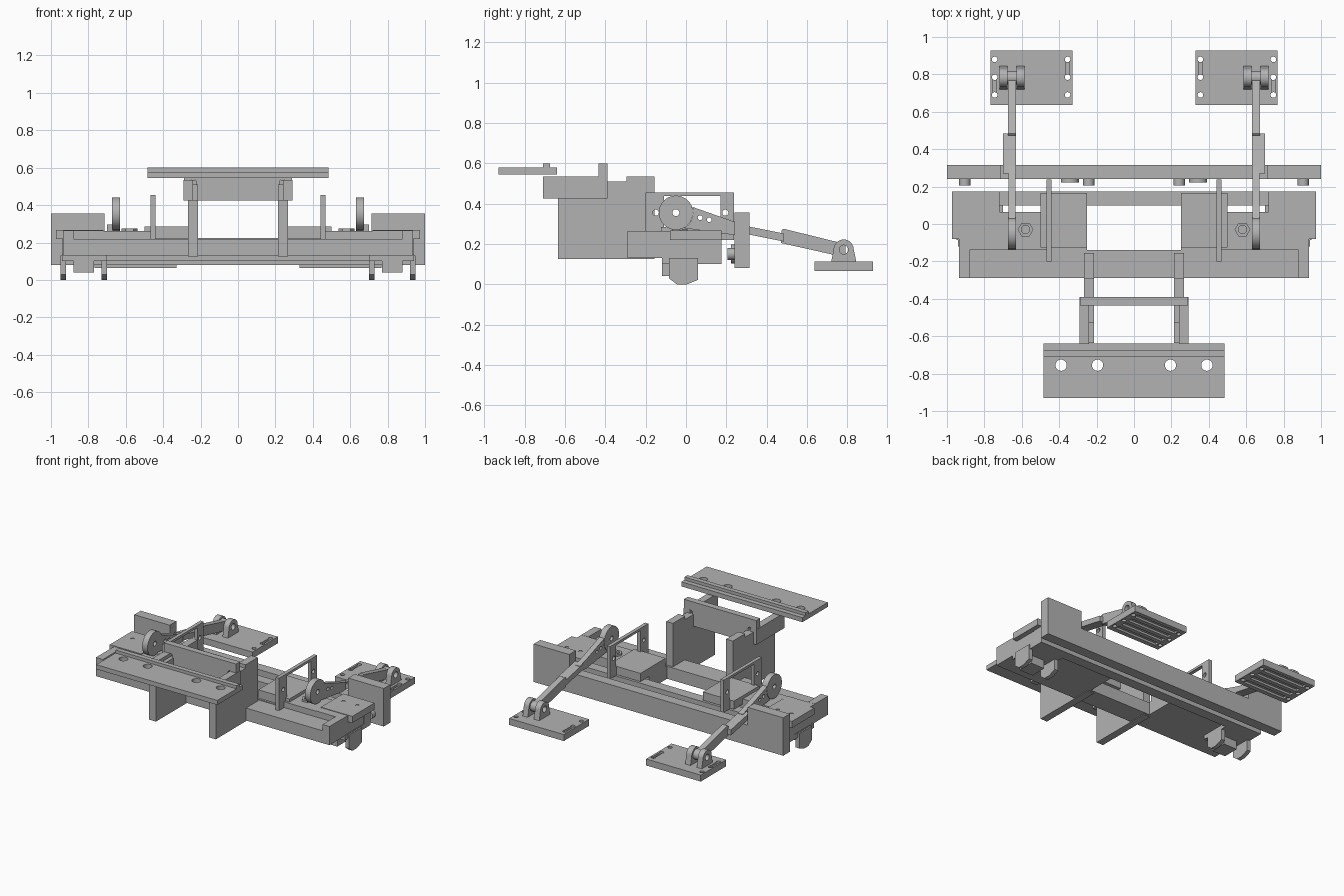
import bpy, bmesh, math
from mathutils import Vector

if "Cube" in bpy.data.objects:
    bpy.data.objects.remove(bpy.data.objects["Cube"], do_unlink=True)

grey = bpy.data.materials.new("plain grey")
grey.use_nodes = True
grey.diffuse_color = (0.45, 0.45, 0.45, 1)
grey.node_tree.nodes["Principled BSDF"].inputs["Base Color"].default_value = (0.45, 0.45, 0.45, 1)
left_parts = []


def prism(name, pts, lo, hi, axis="X", side=False):
    """Extrude a 2D outline along an axis; the outline uses the other two axes in order."""
    place = {"X": lambda a, b, t: (t, a, b),
             "Y": lambda a, b, t: (a, t, b),
             "Z": lambda a, b, t: (a, b, t)}[axis]
    bm = bmesh.new()
    face = bm.faces.new([bm.verts.new(place(a, b, lo)) for a, b in pts])
    new = bmesh.ops.extrude_face_region(bm, geom=[face])["geom"]
    bmesh.ops.translate(bm, vec=Vector(place(0, 0, hi - lo)),
                        verts=[g for g in new if isinstance(g, bmesh.types.BMVert)])
    bmesh.ops.recalc_face_normals(bm, faces=bm.faces)
    mesh = bpy.data.meshes.new(name)
    bm.to_mesh(mesh)
    bm.free()
    mesh.materials.append(grey)
    ob = bpy.data.objects.new(name, mesh)
    bpy.context.collection.objects.link(ob)
    if side:
        left_parts.append(ob)
    return ob


def box(name, x, y, z, side=False):
    return prism(name, [(x[0], y[0]), (x[1], y[0]), (x[1], y[1]), (x[0], y[1])], *z, "Z", side)


def disc(name, centre, r, lo, hi, axis="X", side=False, n=32):
    pts = [(centre[0] + r * math.cos(math.tau * i / n),
            centre[1] + r * math.sin(math.tau * i / n)) for i in range(n)]
    return prism(name, pts, lo, hi, axis, side)


def cut(ob, *cutters):
    for c in cutters:
        c.hide_render = True
        mod = ob.modifiers.new("cut", "BOOLEAN")
        mod.operation, mod.solver, mod.object = "DIFFERENCE", "EXACT", c
    bpy.context.view_layer.update()
    mesh = bpy.data.meshes.new_from_object(ob.evaluated_get(bpy.context.evaluated_depsgraph_get()))
    ob.modifiers.clear()
    ob.data = mesh
    for c in cutters:
        bpy.data.objects.remove(c, do_unlink=True)


# Base: front beam with raised ends, rear crossbar, wide back board
prism("front_beam", [(-.936, .13), (.936, .13), (.936, .265), (.88, .265),
                     (.88, .22), (-.88, .22), (-.88, .265), (-.936, .265)], -.29, -.14, "Y")
box("rear_crossbar", (-.94, .94), (.1, .175), (.1, .22))
prism("back_board", [(-1, .08), (1, .08), (1, .355), (.715, .355), (.715, .225),
                     (-.715, .225), (-.715, .355), (-1, .355)], .24, .315, "Y")

# Top tray with ridge and mounting holes
tray = prism("top_tray", [(-.93, .545), (-.64, .545), (-.64, .578), (-.675, .578),
                          (-.675, .6), (-.71, .6), (-.71, .578), (-.93, .578)], -.485, .485)
cut(tray, *[disc("cutter", (x, -.755), .03, .5, .7, "Z") for x in (-.39, -.195, .195, .39)])

# Cross panel between the uprights
panel = box("cross_panel", (-.29, .29), (-.435, -.39), (.425, .6))
cut(panel, *[disc("cutter", (x, .52), .018, -.5, -.3, "Y") for x in (-.24, .24)])

# Uprights and their top brackets
prism("upright", [(-.635, .125), (-.155, .125), (-.155, .535), (-.295, .535), (-.295, .51),
                  (-.53, .51), (-.53, .425), (-.635, .425)], .213, .267, side=True)
box("upright_bracket", (.24, .292), (-.71, -.39), (.425, .535), True)

# End plate, inner plate and raised block
end = box("end_plate", (.72, .972), (-.08, .175), (.22, .268), True)
cut(end, *[disc("cutter", (x, .08), .013, .2, .3, "Z") for x in (.79, .9)])
box("end_body", (.72, .936), (-.14, .1), (.13, .264), True)
box("inner_plate", (.46, .72), (-.14, .065), (.13, .262), True)
box("motor_block", (.25, .5), (-.125, .165), (.225, .285), True)
box("motor_base", (.25, .5), (-.14, .065), (.13, .225), True)
nut = disc("hex_nut", (.58, -.03), .042, .26, .275, "Z", True, 6)
cut(nut, disc("cutter", (.58, -.03), .022, .2, .3, "Z"))

# Upright plate with a window
plate = box("window_plate", (.442, .468), (-.2, .238), (.22, .455), True)
cut(plate, box("cutter", (.4, .5), (-.11, .17), (.28, .438)),
    *[disc("cutter", (y, .355), .015, .4, .5) for y in (-.15, .195)])

# Lower clamps: jaws, pad and carrier
for i, x in enumerate((.7, .92)):
    prism("clamp_jaw_%d" % (i + 1), [(-.085, .13), (.06, .13), (.06, .022), (.005, 0),
                                     (-.045, 0), (-.085, .03)], x, x + .03, side=True)
box("clamp_pad", (.77, .88), (-.12, .0), (.04, .13), True)
box("clamp_carrier", (.7, .94), (-.12, .1), (.1, .135), True)

# Bolts in front of the back board
for i, (x, r, y) in enumerate(((.905, .03, .205), (.242, .03, .205), (.343, .048, .222))):
    disc("board_bolt_%d" % (i + 1), (x, .15), r, y, .245, "Y", True, 24)

# Crank disc and three-part push rod
crank = disc("crank_disc", (-.05, .355), .085, .631, .674, side=True)
cut(crank, disc("cutter", (-.05, .355), .017, .6, .7))
lever = prism("crank_lever", [(-.02, .28), (.235, .245), (.31, .25), (.31, .29),
                              (.235, .312), (0, .395)], .633, .672, side=True)
cut(lever, disc("cutter", (-.05, .355), .086, .6, .7),
    *[disc("cutter", p, .012, .6, .7) for p in ((.07, .33), (.115, .32))])
prism("rod_middle", [(.27, .255), (.485, .212), (.485, .252), (.27, .295)], .63, .7, side=True)
prism("rod_end", [(.47, .205), (.76, .14), (.79, .145), (.79, .2), (.485, .275), (.475, .27)],
      .631, .674, side=True)

# Foot with slots, holes and underside grooves
foot = box("foot_plate", (.33, .768), (.637, .928), (.065, .112), True)
cut(foot, *[disc("cutter", (x, y), .015, 0, .2, "Z", n=16)
            for x in (.355, .745) for y in (.69, .785, .88)],
    box("cutter", (.345, .365), (.785, .88), (.09, .2)),
    box("cutter", (.735, .755), (.69, .785), (.09, .2)),
    *[box("cutter", (.38, .72), (y, y + .035), (0, .08)) for y in (.67, .735, .8, .865)])

# Foot hinge: two lugs and a spacer with a pin hole
for i, (a, b) in enumerate(((.585, .628), (.677, .718))):
    arc = [(.782 + .05 * math.cos(t * math.pi / 16), .172 + .05 * math.sin(t * math.pi / 16))
           for t in range(17)]
    lug = prism("hinge_lug_%d" % (i + 1), [(.72, .11), (.845, .11)] + arc, a, b, side=True)
    cut(lug, disc("cutter", (.782, .172), .022, .5, .8))
collar = disc("hinge_collar", (.782, .172), .036, .62, .685, side=True)
cut(collar, disc("cutter", (.782, .172), .022, .5, .8))

# Mirror every left part to the right
for ob in left_parts:
    mesh = ob.data.copy()
    for v in mesh.vertices:
        v.co.x *= -1
    mesh.flip_normals()
    bpy.context.collection.objects.link(bpy.data.objects.new("right_" + ob.name, mesh))
    ob.name = "left_" + ob.name

# Smooth round surfaces, sharp edges kept
bpy.ops.object.select_all(action="DESELECT")
for ob in bpy.context.collection.objects:
    if ob.type == "MESH":
        ob.select_set(True)
        bpy.context.view_layer.objects.active = ob
bpy.ops.object.shade_smooth_by_angle(angle=math.radians(30))
